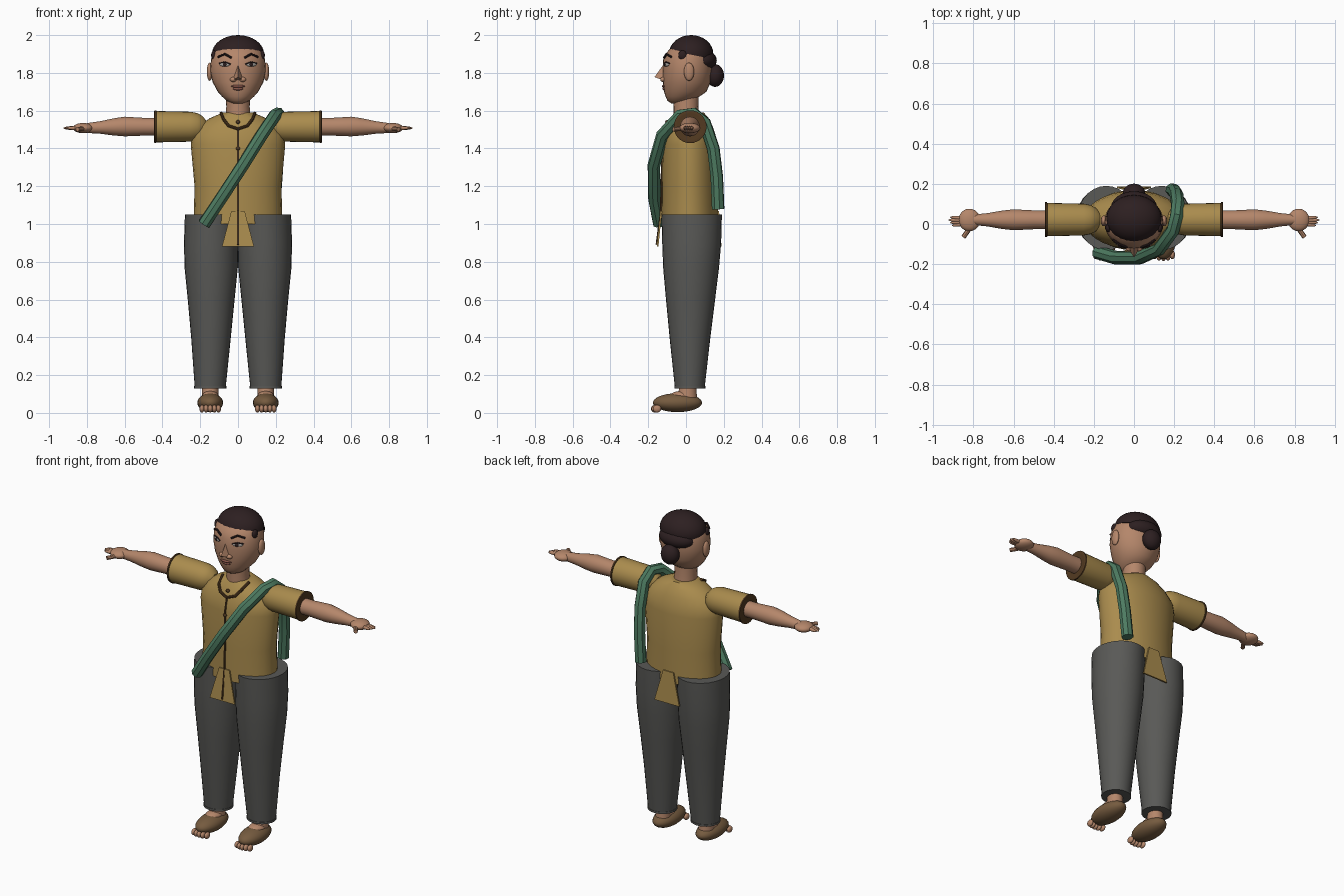
import bpy, bmesh, math
from mathutils import Matrix, Vector

if "Cube" in bpy.data.objects:
    bpy.data.objects.remove(bpy.data.objects["Cube"])


def material(name, rgb):
    m = bpy.data.materials.new(name)
    m.use_nodes = True
    m.diffuse_color = (*rgb, 1)
    m.node_tree.nodes["Principled BSDF"].inputs["Base Color"].default_value = (*rgb, 1)
    return m


SKIN = material("warm skin", (.46, .24, .145))
SHIRT = material("ochre cloth", (.40, .26, .075))
PANTS = material("grey cloth", (.1, .1, .094))
HAIR = material("dark hair", (.026, .014, .015))
SASH = material("green cloth", (.075, .2, .12))
SANDAL = material("brown leather", (.18, .105, .05))
TRIM = material("dark trim", (.085, .042, .015))
EYE = material("eye white", (.42, .4, .37))
LIP = material("lip", (.24, .09, .065))


def finish(obj, mat):
    obj.data.materials.clear()
    obj.data.materials.append(mat)
    bpy.ops.object.select_all(action='DESELECT')
    obj.select_set(True)
    bpy.context.view_layer.objects.active = obj
    bpy.ops.object.shade_smooth_by_angle(angle=math.radians(40))
    return obj


def from_bmesh(name, bm, mat):
    bmesh.ops.recalc_face_normals(bm, faces=bm.faces)
    mesh = bpy.data.meshes.new(name)
    bm.to_mesh(mesh)
    bm.free()
    obj = bpy.data.objects.new(name, mesh)
    bpy.context.collection.objects.link(obj)
    return finish(obj, mat)


def loft(name, mat, rings, axis='z', sides=28):
    """Rings are (position, centre a, centre b, radius a, radius b) along an axis."""
    bm = bmesh.new()
    loops = []
    for t, ca, cb, ra, rb in rings:
        loop = []
        for i in range(sides):
            w = math.tau * i / sides
            a, b = ca + ra * math.cos(w), cb + rb * math.sin(w)
            loop.append(bm.verts.new((a, b, t) if axis == 'z' else (t, a, b)))
        loops.append(loop)
    for lo, hi in zip(loops, loops[1:]):
        for i in range(sides):
            j = (i + 1) % sides
            bm.faces.new((lo[i], lo[j], hi[j], hi[i]))
    bm.faces.new(loops[0])
    bm.faces.new(loops[-1])
    return from_bmesh(name, bm, mat)


def ball(name, mat, centre, radii, turn=0, cut=None):
    """Ellipsoid, optionally turned about z and trimmed below a plane (point, normal)."""
    bm = bmesh.new()
    place = Matrix.Translation(centre) @ Matrix.Rotation(turn, 4, 'Z') @ Matrix.Diagonal((*radii, 1))
    bmesh.ops.create_uvsphere(bm, u_segments=24, v_segments=16, radius=1, matrix=place)
    if cut:
        bmesh.ops.bisect_plane(bm, geom=bm.verts[:] + bm.edges[:] + bm.faces[:],
                               plane_co=cut[0], plane_no=cut[1], clear_inner=True)
        bmesh.ops.holes_fill(bm, edges=[e for e in bm.edges if e.is_boundary])
    return from_bmesh(name, bm, mat)


def tube(name, mat, points, radius):
    curve = bpy.data.curves.new(name, 'CURVE')
    curve.dimensions = '3D'
    curve.bevel_depth = radius
    curve.bevel_resolution = 2
    curve.use_fill_caps = True
    spline = curve.splines.new('POLY')
    spline.points.add(len(points) - 1)
    for p, co in zip(spline.points, points):
        p.co = (*co, 1)
    obj = bpy.data.objects.new(name, curve)
    bpy.context.collection.objects.link(obj)
    bpy.ops.object.select_all(action='DESELECT')
    obj.select_set(True)
    bpy.context.view_layer.objects.active = obj
    bpy.ops.object.convert(target='MESH')
    return finish(bpy.context.view_layer.objects.active, mat)


def flap(name, y_top, y_low):
    """Flared cloth panel hanging below the hem."""
    bm = bmesh.new()
    corners = [(-.035, y_top, 1.07), (.035, y_top, 1.07), (.085, y_low, .88), (-.085, y_low, .88)]
    face = bm.faces.new([bm.verts.new(c) for c in corners])
    new = bmesh.ops.extrude_face_region(bm, geom=[face])['geom']
    shift = Vector((0, .009 if y_top < 0 else -.009, 0))
    bmesh.ops.translate(bm, vec=shift, verts=[v for v in new if isinstance(v, bmesh.types.BMVert)])
    from_bmesh(name, bm, SHIRT)


# Shirt body, hanging panels, collar and placket
loft("shirt_body", SHIRT, [
    (1.0, 0, .02, .235, .15), (1.2, 0, .02, .23, .147), (1.42, 0, .02, .25, .145),
    (1.47, 0, .02, .243, .137), (1.52, 0, .02, .205, .12), (1.56, 0, .02, .15, .1),
    (1.59, 0, .018, .08, .076)])
flap("front_panel", -.136, -.155)
flap("back_panel", .175, .188)
half = [(.09, -.02, 1.588), (.077, -.078, 1.555), (.05, -.1, 1.52)]
tube("collar_cord", TRIM, half + [(0, -.113, 1.503)] + [(-x, y, z) for x, y, z in reversed(half)], .008)
tube("placket_cord", TRIM, [(0, -.106, 1.51), (0, -.127, 1.42), (0, -.128, 1.2),
                            (0, -.134, 1.05), (0, -.155, .89)], .006)
for z in (1.4, 1.54):
    ball("knot_button", TRIM, (0, -.128 if z < 1.5 else -.1, z), (.012, .01, .01))

# Cross-body sash
tube("sash", SASH, [(-.18, -.142, 1.0), (-.09, -.168, 1.135), (.025, -.17, 1.31), (.125, -.125, 1.47),
                    (.195, -.03, 1.575), (.212, .04, 1.585), (.218, .1, 1.535), (.212, .145, 1.4),
                    (.203, .163, 1.25), (.19, .17, 1.08)], .034)

# Head and neck
loft("neck", SKIN, [(1.55, 0, .005, .068, .07), (1.62, 0, 0, .062, .065), (1.72, 0, 0, .065, .068)])
loft("head", SKIN, [
    (1.637, 0, -.04, .025, .035), (1.652, 0, -.032, .06, .066), (1.675, 0, -.018, .085, .09),
    (1.70, 0, -.004, .107, .112), (1.75, 0, .004, .134, .126), (1.81, 0, .008, .148, .132),
    (1.87, 0, .01, .143, .131), (1.905, 0, .013, .134, .118), (1.93, 0, .015, .12, .098),
    (1.97, 0, .02, .07, .06)])

# Hair cap, lower lobe and bun
ball("hair_cap", HAIR, (0, .027, 1.9), (.138, .118, .1), cut=((0, -.08, 1.918), (0, .2, 1)))
ball("back_hair", HAIR, (0, .08, 1.866), (.115, .083, .06))
ball("hair_bun", HAIR, (0, .154, 1.786), (.056, .047, .06))

# Nose and mouth
bm = bmesh.new()
bridge, tip, wing_l, wing_r, root = [bm.verts.new(c) for c in (
    (0, -.115, 1.85), (0, -.167, 1.778), (.034, -.11, 1.757), (-.034, -.11, 1.757), (0, -.1, 1.757))]
for f in ((bridge, tip, wing_l), (bridge, wing_r, tip), (tip, wing_r, root), (tip, root, wing_l),
          (bridge, wing_l, root), (bridge, root, wing_r)):
    bm.faces.new(f)
from_bmesh("nose", bm, SKIN)
ball("upper_lip", LIP, (0, -.116, 1.729), (.036, .012, .008))
ball("lower_lip", LIP, (0, -.113, 1.716), (.028, .012, .009))


def face_y(x):
    return .01 - .131 * math.sqrt(1 - (x / .144) ** 2)


for s, side in ((1, "left"), (-1, "right")):
    # Face details
    ball(side + "_ear", SKIN, (s * .15, .016, 1.806), (.015, .027, .048))
    ball(side + "_nostril", SKIN, (s * .025, -.12, 1.765), (.018, .016, .013))
    ball(side + "_eye", EYE, (s * .07, -.104, 1.844), (.03, .009, .011), turn=s * .45)
    ball(side + "_iris", HAIR, (s * .07, -.11, 1.844), (.011, .007, .01), turn=s * .45)
    tube(side + "_eyelid", HAIR, [(s * x, face_y(x) - .003, z) for x, z in
                                  ((.04, 1.846), (.07, 1.857), (.1, 1.85))], .004)
    tube(side + "_eyebrow", HAIR, [(s * x, face_y(x) + .001, z) for x, z in
                                   ((.035, 1.88), (.07, 1.9), (.105, 1.885))], .006)
    ball(side + "_side_hair", HAIR, (s * .128, -.018, 1.893), (.014, .023, .026))

    # Sleeve and cuff
    loft(side + "_sleeve", SHIRT, [(s * x, .022, 1.515, r, r) for x, r in (
        (.17, .035), (.19, .058), (.215, .072), (.25, .079), (.435, .083))], 'x')
    loft(side + "_cuff", TRIM, [(s * x, .022, 1.515, r, r) for x, r in (
        (.432, .083), (.434, .087), (.442, .087), (.444, .082), (.442, .07))], 'x')

    # Arm and hand
    loft(side + "_arm", SKIN, [(s * x, .021, z, r, r) for x, z, r in (
        (.4, 1.515, .047), (.5, 1.515, .047), (.6, 1.516, .052), (.66, 1.514, .045),
        (.73, 1.511, .033), (.8, 1.508, .026))], 'x')
    ball(side + "_palm", SKIN, (s * .82, .02, 1.508), (.054, .056, .027))
    for i in range(4):
        ball(side + "_finger", SKIN, (s * (.88 - .008 * abs(i - 1)), .03 - .011 * i, 1.508),
             (.044, .009, .01), turn=s * (.1 - .07 * i))
    tube(side + "_thumb", SKIN, [(s * .815, -.015, 1.505), (s * .835, -.045, 1.503), (s * .85, -.066, 1.502)], .012)

    # Trouser leg and hem
    loft(side + "_trouser_leg", PANTS, [(z, s * cx, cy, rx, ry) for z, cx, cy, rx, ry in (
        (.135, .147, .02, .082, .079), (.4, .143, .021, .105, .108), (.6, .142, .024, .124, .13),
        (.77, .142, .027, .141, .148), (.9, .142, .03, .144, .156), (1.05, .138, .03, .143, .16))])
    loft(side + "_trouser_hem", PANTS, [(.13, s * .147, .02, .085, .082), (.142, s * .147, .02, .085, .082)])

    # Ankle, foot, sandal and toes
    loft(side + "_ankle", SKIN, [(.07, s * .147, .005, .046, .055), (.11, s * .147, .008, .043, .048),
                                 (.16, s * .147, .012, .042, .042)])
    ball(side + "_instep", SKIN, (s * .147, -.025, .088), (.045, .06, .028))
    ball(side + "_sandal", SANDAL, (s * .147, -.045, .054), (.068, .13, .05))
    for i in range(5):
        off = (i - 2) * .022
        ball(side + "_toe", SKIN, (s * .147 + off, -.163 + 5 * off * off, .022), (.013, .022, .02))
